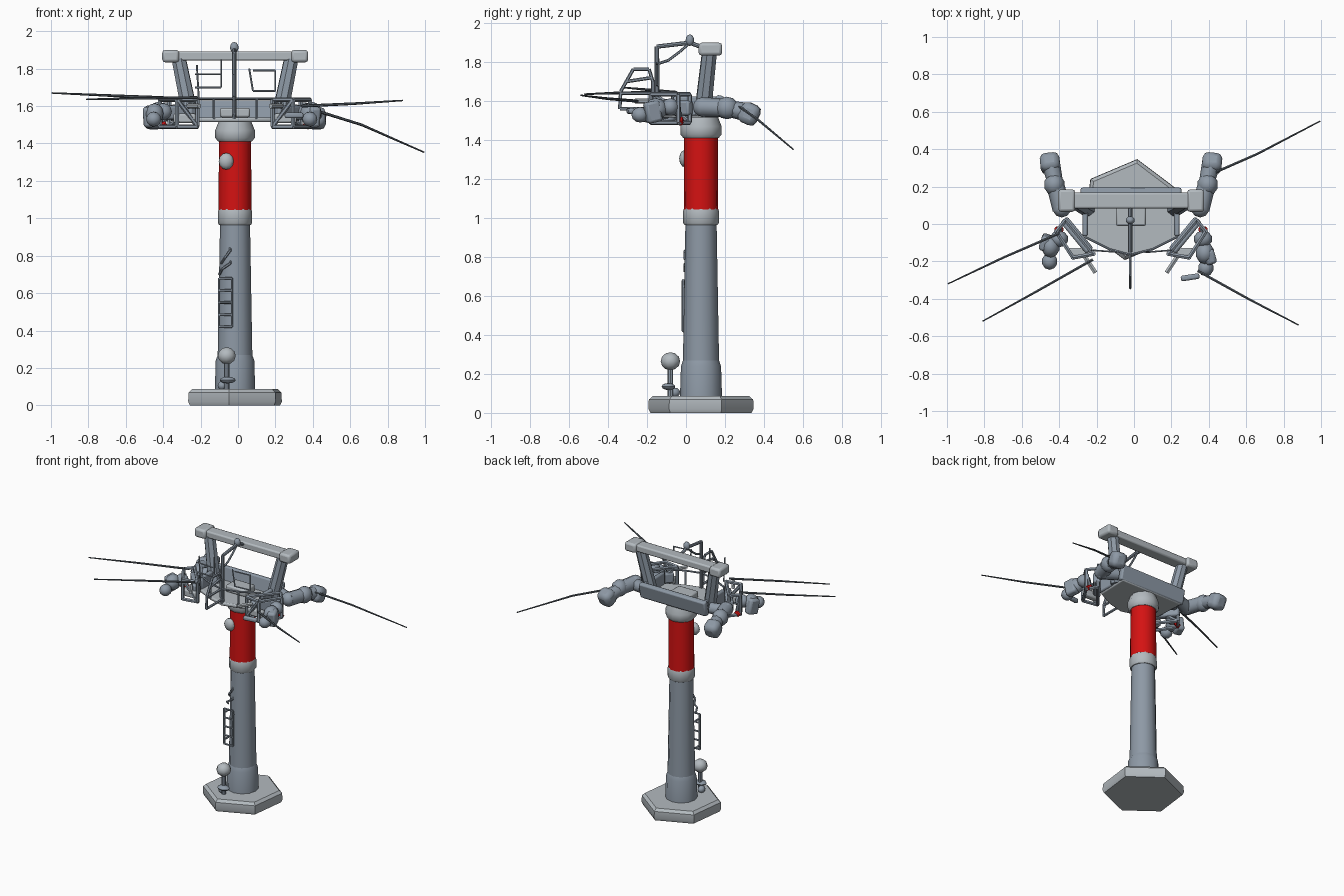
import bpy, bmesh, math
from mathutils import Vector, Matrix

if "Cube" in bpy.data.objects:
    bpy.data.objects.remove(bpy.data.objects["Cube"])

CX, CY = -0.016, 0.077  # axis of the column


def material(name, rgb):
    m = bpy.data.materials.new(name)
    m.diffuse_color = (*rgb, 1)
    m.use_nodes = True
    m.node_tree.nodes["Principled BSDF"].inputs["Base Color"].default_value = m.diffuse_color
    return m


STEEL = material("blue grey steel", (0.27, 0.32, 0.38))
PALE = material("pale grey", (0.45, 0.49, 0.52))
RED = material("red", (0.66, 0.006, 0.006))
DARK = material("dark grey", (0.10, 0.12, 0.14))


def finish(name, bm, mat, angle=40, bevel=0):
    bmesh.ops.recalc_face_normals(bm, faces=bm.faces)
    me = bpy.data.meshes.new(name)
    bm.to_mesh(me)
    bm.free()
    ob = bpy.data.objects.new(name, me)
    bpy.context.collection.objects.link(ob)
    me.materials.append(mat)
    if bevel:
        mod = ob.modifiers.new("bevel", "BEVEL")
        mod.width, mod.segments = bevel, 2
    bpy.context.view_layer.objects.active = ob
    ob.select_set(True)
    bpy.ops.object.shade_smooth_by_angle(angle=math.radians(angle))
    ob.select_set(False)
    return ob


def add_rod(bm, a, b, r1, r2=None, sides=6):
    a, b = Vector(a), Vector(b)
    d = b - a
    m = Matrix.Translation((a + b) / 2) @ d.to_track_quat("Z", "Y").to_matrix().to_4x4()
    bmesh.ops.create_cone(bm, cap_ends=True, segments=sides, radius1=r1,
                          radius2=r1 if r2 is None else r2, depth=d.length, matrix=m)


def rods(name, paths, r, mat, sides=6):
    bm = bmesh.new()
    for path in paths:
        for a, b in zip(path, path[1:]):
            add_rod(bm, a, b, r, sides=sides)
    return finish(name, bm, mat)


def lathe(name, profile, mat, sides=12, phase=0.0, bevel=0):
    bm = bmesh.new()
    rings = [[bm.verts.new((CX + r * math.cos(phase + i * math.tau / sides),
                            CY + r * math.sin(phase + i * math.tau / sides), z))
              for i in range(sides)] for r, z in profile]
    for lo, hi in zip(rings, rings[1:]):
        for i in range(sides):
            j = (i + 1) % sides
            bm.faces.new((lo[i], lo[j], hi[j], hi[i]))
    bm.faces.new(rings[0])
    bm.faces.new(rings[-1])
    return finish(name, bm, mat, 40, bevel)


def box(name, loc, size, mat, rot=(0, 0, 0), bevel=0.01):
    bm = bmesh.new()
    bmesh.ops.create_cube(bm, size=1)
    rm = Matrix.Rotation(rot[2], 4, "Z") @ Matrix.Rotation(rot[1], 4, "Y") @ Matrix.Rotation(rot[0], 4, "X")
    bm.transform(Matrix.Translation(loc) @ rm @ Matrix.Diagonal((*size, 1)))
    return finish(name, bm, mat, 40, bevel)


def blobs(name, items, mat):
    bm = bmesh.new()
    for loc, size in items:
        bmesh.ops.create_uvsphere(bm, u_segments=10, v_segments=6, radius=1,
                                  matrix=Matrix.Translation(loc) @ Matrix.Diagonal((*size, 1)))
    return finish(name, bm, mat, 50)


def slab(name, pts, z0, z1, mat, bevel=0.008):
    bm = bmesh.new()
    f = bm.faces.new([bm.verts.new((x, y, z0)) for x, y in pts])
    ext = bmesh.ops.extrude_face_region(bm, geom=[f])["geom"]
    bmesh.ops.translate(bm, vec=(0, 0, z1 - z0), verts=[v for v in ext if isinstance(v, bmesh.types.BMVert)])
    return finish(name, bm, mat, 40, bevel)


# Base and column
lathe("hexagonal_base", [(0.262, 0), (0.272, 0.02), (0.27, 0.068), (0.25, 0.086)], PALE, 6, math.radians(23))
lathe("column_foot", [(0.108, 0.08), (0.103, 0.24), (0.092, 0.27)], STEEL)
lathe("column", [(0.093, 0.25), (0.08, 0.98)], STEEL)
lathe("lower_collar", [(0.085, 0.965), (0.092, 0.975), (0.092, 1.035), (0.087, 1.05)], PALE)
lathe("red_band", [(0.088, 1.045), (0.086, 1.42)], RED, 16)
lathe("upper_collar", [(0.09, 1.41), (0.106, 1.43), (0.106, 1.47), (0.09, 1.51), (0.085, 1.53)], PALE)
blobs("round_hatch", [((-0.063, -0.005, 1.305), (0.042, 0.03, 0.045))], PALE)

# Ladder and pipework on the column front
lx = (-0.102, -0.032)
rods("ladder", [[(x, -0.015, 0.42), (x, -0.015, 0.68)] for x in lx]
     + [[(lx[0], -0.015, z), (lx[1], -0.015, z)] for z in (0.42, 0.485, 0.55, 0.615, 0.68)]
     + [[(x, -0.015, z), (x, 0.03, z)] for x in lx for z in (0.45, 0.65)], 0.007, STEEL)
rods("climbing_brackets", [[(-0.10, 0.03, 0.70), (-0.085, -0.008, 0.73), (-0.04, -0.008, 0.76), (-0.04, 0.03, 0.79)],
                           [(-0.09, 0.03, 0.76), (-0.07, -0.006, 0.79), (-0.04, -0.006, 0.83), (-0.05, 0.03, 0.86)]],
     0.007, STEEL)

# Lamp post standing on the base
rods("lamp_post", [[(-0.06, -0.08, 0.08), (-0.06, -0.08, 0.25)]], 0.014, STEEL, 8)
blobs("lamp_head", [((-0.06, -0.08, 0.265), (0.05, 0.05, 0.046))], PALE)
blobs("lamp_fittings", [((-0.055, -0.09, 0.135), (0.045, 0.035, 0.018)),
                        ((-0.085, -0.06, 0.105), (0.025, 0.03, 0.025))], STEEL)

# Platform with raised back and side rims
deck = [(-0.27, 0.17), (-0.26, -0.07), (-0.13, -0.135), (-0.02, -0.165),
        (0.10, -0.135), (0.23, -0.07), (0.24, 0.17)]
slab("deck", deck, 1.515, 1.54, PALE)
box("back_wall", (-0.016, 0.165, 1.575), (0.54, 0.04, 0.11), STEEL, (math.radians(-12), 0, 0))
for s, n in ((-1, "left"), (1, "right")):
    box(n + "_side_wall", (CX + s * 0.245, 0.05, 1.575), (0.03, 0.23, 0.10), STEEL)
rods("deck_rim", [[(x, y, 1.64) for x, y in deck[1:6]]]
     + [[(x, y, 1.53), (x, y, 1.64)] for x, y in deck[1:6]], 0.007, STEEL)
box("control_desk", (CX, 0.05, 1.565), (0.16, 0.12, 0.05), PALE)

# Overhead beam carried on two splayed legs
box("top_beam", (-0.015, 0.125, 1.868), (0.78, 0.085, 0.05), PALE)
for s, n in ((-1, "left"), (1, "right")):
    box(n + "_beam_end", (-0.015 + s * 0.345, 0.125, 1.867), (0.09, 0.12, 0.066), PALE, bevel=0.015)
    bm = bmesh.new()
    add_rod(bm, (CX + s * 0.235, 0.085, 1.53), (CX + s * 0.30, 0.12, 1.85), 0.045, 0.04, 8)
    finish(n + "_beam_leg", bm, STEEL)

# Central mast, curved strut and front cage, all in one plane
def plane(pts):
    return [(-0.02, y, z) for y, z in pts]


rods("mast", [plane([(-0.15, 1.52), (-0.15, 1.88), (0.02, 1.90), (0.10, 1.87)])], 0.011, STEEL, 8)
rods("curved_strut", [plane([(-0.15, 1.79), (-0.09, 1.81), (-0.03, 1.855), (0.02, 1.90)])], 0.007, STEEL)
blobs("mast_knob", [((-0.02, 0.02, 1.913), (0.024, 0.022, 0.03))], STEEL)
rods("front_cage", [plane([(-0.15, 1.56), (-0.34, 1.56), (-0.335, 1.65), (-0.27, 1.765), (-0.19, 1.765), (-0.17, 1.70),
                           (-0.17, 1.58)]),
                    plane([(-0.31, 1.70), (-0.18, 1.72)]), plane([(-0.335, 1.64), (-0.15, 1.64)])], 0.009, STEEL)

# Thin guard rails at the front edge
rods("guard_rails", [[(-0.23, -0.14, 1.70), (-0.09, -0.15, 1.70), (-0.09, -0.15, 1.85)],
                     [(-0.22, -0.14, 1.82), (-0.21, -0.14, 1.64)], [(-0.23, -0.14, 1.77), (-0.09, -0.15, 1.77)],
                     [(0.06, -0.15, 1.80), (0.08, -0.15, 1.68), (0.20, -0.14, 1.68), (0.20, -0.14, 1.79)],
                     [(0.08, -0.15, 1.79), (0.20, -0.14, 1.79)]], 0.005, STEEL)

# Rear and front mounts, repeated on both sides
for s, n in ((-1, "left"), (1, "right")):
    def p(x, y, z):
        return (CX + s * x, y, z)

    bm = bmesh.new()
    add_rod(bm, p(0.27, 0.13, 1.57), p(0.38, 0.09, 1.56), 0.04, 0.045, 8)
    add_rod(bm, p(0.37, 0.08, 1.57), p(0.405, 0.21, 1.565), 0.05, 0.048, 8)
    add_rod(bm, p(0.40, 0.20, 1.565), p(0.43, 0.33, 1.54), 0.04, 0.05, 8)
    finish(n + "_rear_arm", bm, STEEL, 50)
    blobs(n + "_rear_joints", [(p(0.37, 0.085, 1.57), (0.05, 0.05, 0.05)), (p(0.41, 0.21, 1.565), (0.056, 0.06, 0.058))], STEEL)
    box(n + "_rear_pod", p(0.433, 0.325, 1.535), (0.105, 0.10, 0.11), STEEL, (math.radians(-25), 0, s * -0.1), 0.03)

    # Open lattice arm reaching forward
    lower, upper = 1.49, 1.635
    corners = [(0.35, 0.02), (0.20, -0.16), (0.31, -0.18), (0.40, -0.04)]
    paths = [[p(x, y, z) for x, y in corners + corners[:1]] for z in (lower, upper)]
    paths += [[p(x, y, lower), p(x, y, upper)] for x, y in corners]
    paths += [[p(0.20, -0.16, lower), p(0.31, -0.18, upper)], [p(0.35, 0.02, lower), p(0.20, -0.16, upper)]]
    rods(n + "_lattice_arm", paths, 0.012, STEEL)
    box(n + "_arm_beam", p(0.29, -0.06, 1.565), (0.05, 0.22, 0.075), STEEL, (0, 0, s * -0.69), 0.012)
    box(n + "_arm_foot", p(0.27, -0.15, 1.535), (0.12, 0.045, 0.05), PALE)
    rods(n + "_arm_spike", [[p(0.25, -0.17, 1.60), p(0.19, -0.26, 1.60)]], 0.013, PALE)
    slew = 0 if s < 0 else -0.035  # the right hand head sits further forward and in
    blobs(n + "_front_head", [(p(0.43 + slew, -0.12 + slew, 1.56), (0.05, 0.06, 0.055)),
                              (p(0.385, -0.08, 1.57), (0.05, 0.045, 0.045)),
                              (p(0.435 + slew, -0.20 + slew, 1.53), (0.042, 0.045, 0.04))], STEEL)
    box(n + "_head_block", p(0.455 + slew, -0.10 + 2 * slew, 1.545), (0.06, 0.08, 0.11), STEEL, (0.2, 0, s * 0.3), 0.015)
    rods(n + "_red_lamp", [[p(0.37, -0.03, 1.51), p(0.40, -0.03, 1.487)]], 0.016, RED, 8)
    rods(n + "_lamp_bracket", [[p(0.39, -0.04, 1.60), p(0.375, -0.03, 1.50)]], 0.01, STEEL)

box("right_muzzle", (0.30, -0.285, 1.55), (0.10, 0.03, 0.03), STEEL, (0, 0, 0.15))

# Long slender rods
aerials = {
    "left_outer_rod": [(-0.40, -0.05, 1.645), (-0.70, -0.18, 1.657), (-0.995, -0.32, 1.67)],
    "left_front_rod": [(-0.22, -0.19, 1.645), (-0.52, -0.36, 1.642), (-0.81, -0.52, 1.636)],
    "right_front_rod": [(0.34, -0.25, 1.60), (0.62, -0.405, 1.613), (0.88, -0.54, 1.63)],
    "right_rear_rod": [(0.42, 0.27, 1.575), (0.66, 0.375, 1.50), (0.995, 0.55, 1.353)],
}
for name, path in aerials.items():
    bm = bmesh.new()
    add_rod(bm, path[0], path[1], 0.008, 0.007)
    add_rod(bm, path[1], path[2], 0.007, 0.004)
    finish(name, bm, DARK)
